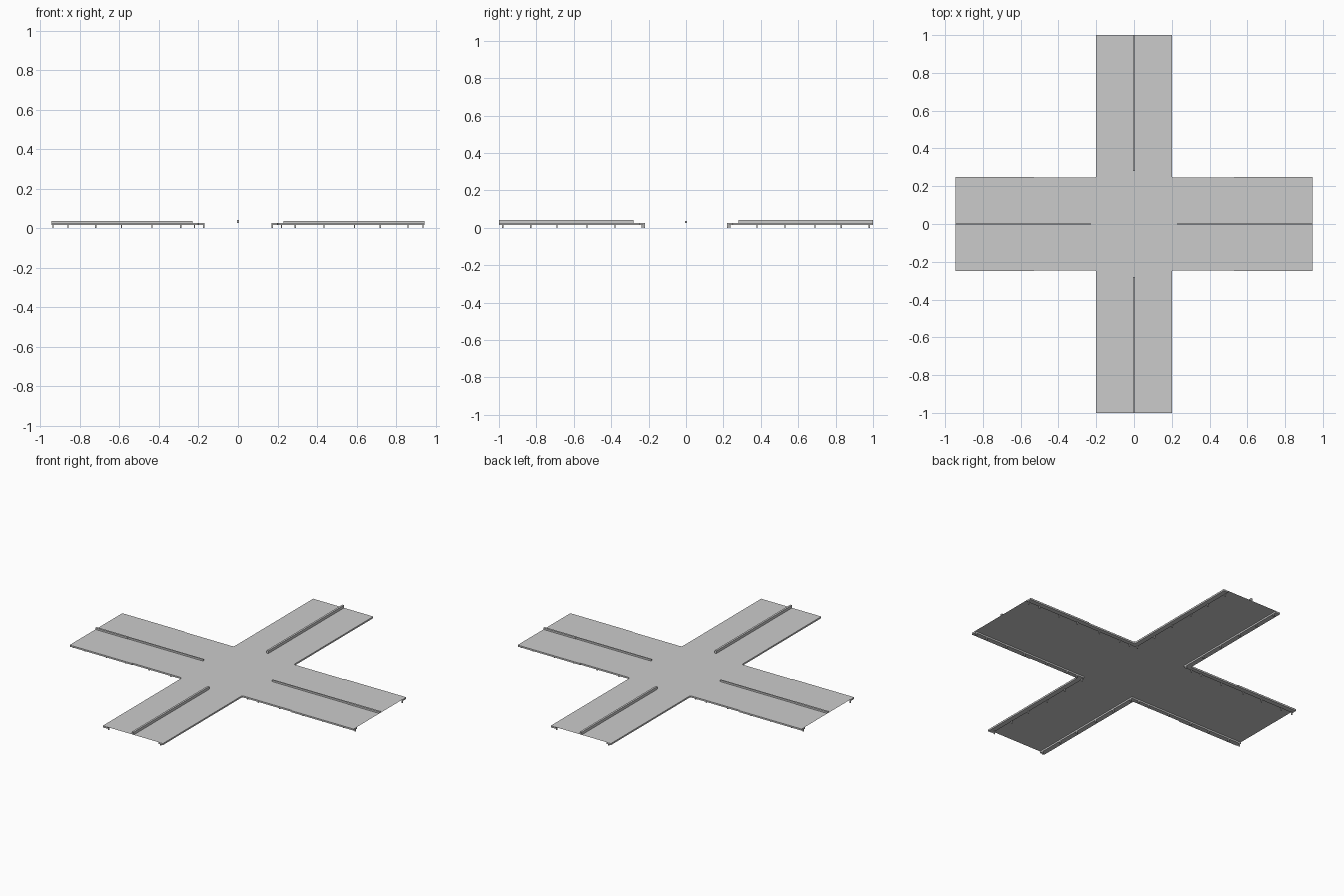
import bpy, bmesh

if "Cube" in bpy.data.objects:
    bpy.data.objects.remove(bpy.data.objects["Cube"])

ROAD_Z = 0.026


def mirrored_object(name, bm):
    """Turn a one-quadrant bmesh into an object mirrored across x and y."""
    mesh = bpy.data.meshes.new(name)
    bmesh.ops.recalc_face_normals(bm, faces=bm.faces)
    bm.to_mesh(mesh)
    bm.free()
    obj = bpy.data.objects.new(name, mesh)
    bpy.context.collection.objects.link(obj)
    mod = obj.modifiers.new("Mirror", 'MIRROR')
    mod.use_axis = (True, True, False)
    mod.merge_threshold = 0.0001
    return obj


def outline(bm, points, z, height=0):
    """Flat polygon, raised into a solid when a height is given."""
    face = bm.faces.new([bm.verts.new((x, y, z)) for x, y in points])
    if height:
        ext = bmesh.ops.extrude_face_region(bm, geom=[face], use_keep_orig=True)
        verts = [g for g in ext["geom"] if isinstance(g, bmesh.types.BMVert)]
        bmesh.ops.translate(bm, verts=verts, vec=(0, 0, height))
    elif face.normal.z < 0:
        face.normal_flip()


def box(bm, x0, x1, y0, y1, z0, z1):
    outline(bm, [(x0, y0), (x1, y0), (x1, y1), (x0, y1)], z0, z1 - z0)


# Outer edge of one quadrant, from the end of the x arm to the end of the y arm
edge = [(0.945, 0.25), (0.53, 0.25), (0.53, 0.245), (0.21, 0.245),
        (0.203, 0.248), (0.2, 0.255), (0.2, 1.0)]

# Thin crossing road surface
bm = bmesh.new()
outline(bm, [(0, 0), (0.945, 0)] + edge + [(0, 1.0)], ROAD_Z)
road = mirrored_object("road_surface", bm)

# Edge beams under the road border, following the corner
bm = bmesh.new()
outline(bm, edge + [(0.17, 1.0), (0.17, 0.22), (0.945, 0.22)], 0.016, 0.0095)
mirrored_object("edge_beams", bm)

# Small drain posts under the edge beams
bm = bmesh.new()
s = 0.003
for x in (0.22, 0.29, 0.435, 0.59, 0.72, 0.86, 0.937):
    box(bm, x - s, x + s, 0.22, 0.226, 0, 0.016)
for y in (0.235, 0.38, 0.53, 0.69, 0.83, 0.98):
    box(bm, 0.17, 0.176, y - s, y + s, 0, 0.016)
mirrored_object("drain_posts", bm)

# Median barriers: taller along the y arms, lower along the x arms
bm = bmesh.new()
box(bm, -0.006, 0.006, 0.28, 1.0, ROAD_Z, 0.042)
median_y = mirrored_object("long_median", bm)
median_y.modifiers["Mirror"].use_axis = (False, True, False)

bm = bmesh.new()
box(bm, 0.23, 0.73, -0.004, 0.004, ROAD_Z, 0.036)
box(bm, 0.73, 0.945, -0.006, 0.006, ROAD_Z, 0.036)
median_x = mirrored_object("cross_median", bm)
median_x.modifiers["Mirror"].use_axis = (True, False, False)
